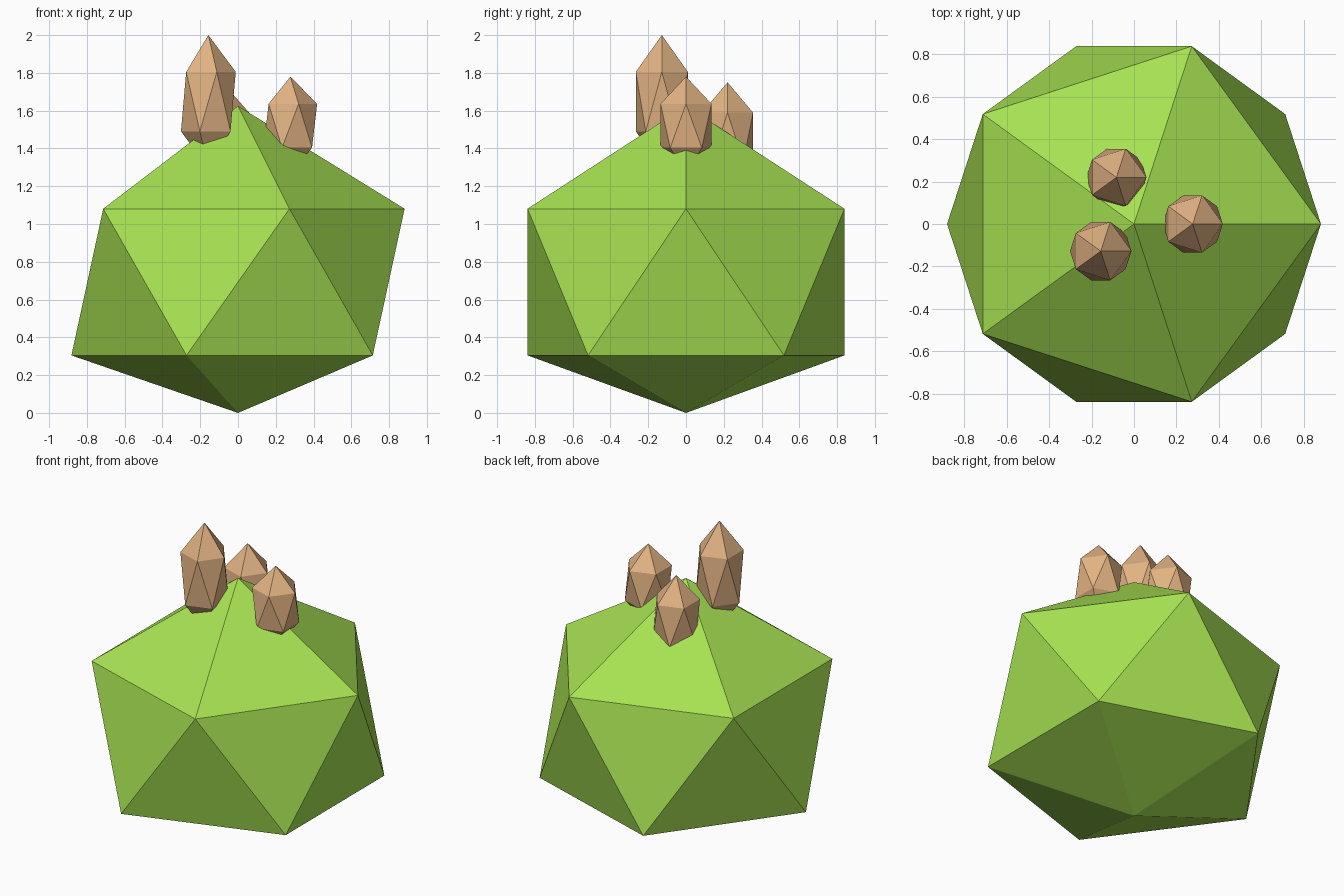
import bpy
import bmesh

default = bpy.data.objects.get("Cube")
if default:
    bpy.data.objects.remove(default, do_unlink=True)


def make_material(name, rgb):
    # 8-bit sRGB to linear
    linear = [((c / 255 + 0.055) / 1.055) ** 2.4 for c in rgb]
    mat = bpy.data.materials.new(name)
    mat.use_nodes = True
    mat.diffuse_color = (*linear, 1)
    bsdf = mat.node_tree.nodes["Principled BSDF"]
    bsdf.inputs["Base Color"].default_value = (*linear, 1)
    bsdf.inputs["Roughness"].default_value = 0.9
    return mat


RING = 0.8944  # ring radius of a unit icosahedron


def make_ico(name, mat, center, ring_radius, half_height, tip=None, base=None):
    """Stretched icosahedron; tip and base optionally move the pole points."""
    bm = bmesh.new()
    bmesh.ops.create_icosphere(bm, subdivisions=1, radius=1)
    for v in bm.verts:
        if v.co.z > 0.9 and tip is not None:
            v.co.z = tip
        elif v.co.z < -0.9 and base is not None:
            v.co.z = base
        else:
            v.co.z *= half_height
        v.co.x *= ring_radius / RING
        v.co.y *= ring_radius / RING
    mesh = bpy.data.meshes.new(name)
    bm.to_mesh(mesh)
    bm.free()
    mesh.materials.append(mat)
    obj = bpy.data.objects.new(name, mesh)
    obj.location = center
    bpy.context.collection.objects.link(obj)
    return obj


green = make_material("leaf green", (167, 226, 82))
tan = make_material("bud tan", (226, 179, 131))

# Faceted bush body with a raised tip and a flattened base
mid = 0.6925
make_ico("bush_body", green, (0, 0, mid), 0.882, 0.868, tip=1.625 - mid, base=-mid)

# Three stretched buds standing on the crown
buds = {
    "tall_bud": ((-0.157, -0.128, 1.648), 0.145, 0.352),
    "left_bud": ((0.277, 0, 1.52), 0.142, 0.26),
    "back_bud": ((-0.083, 0.22, 1.46), 0.142, 0.29),
}
for name, (center, radius, half_height) in buds.items():
    make_ico(name, tan, center, radius, half_height)
